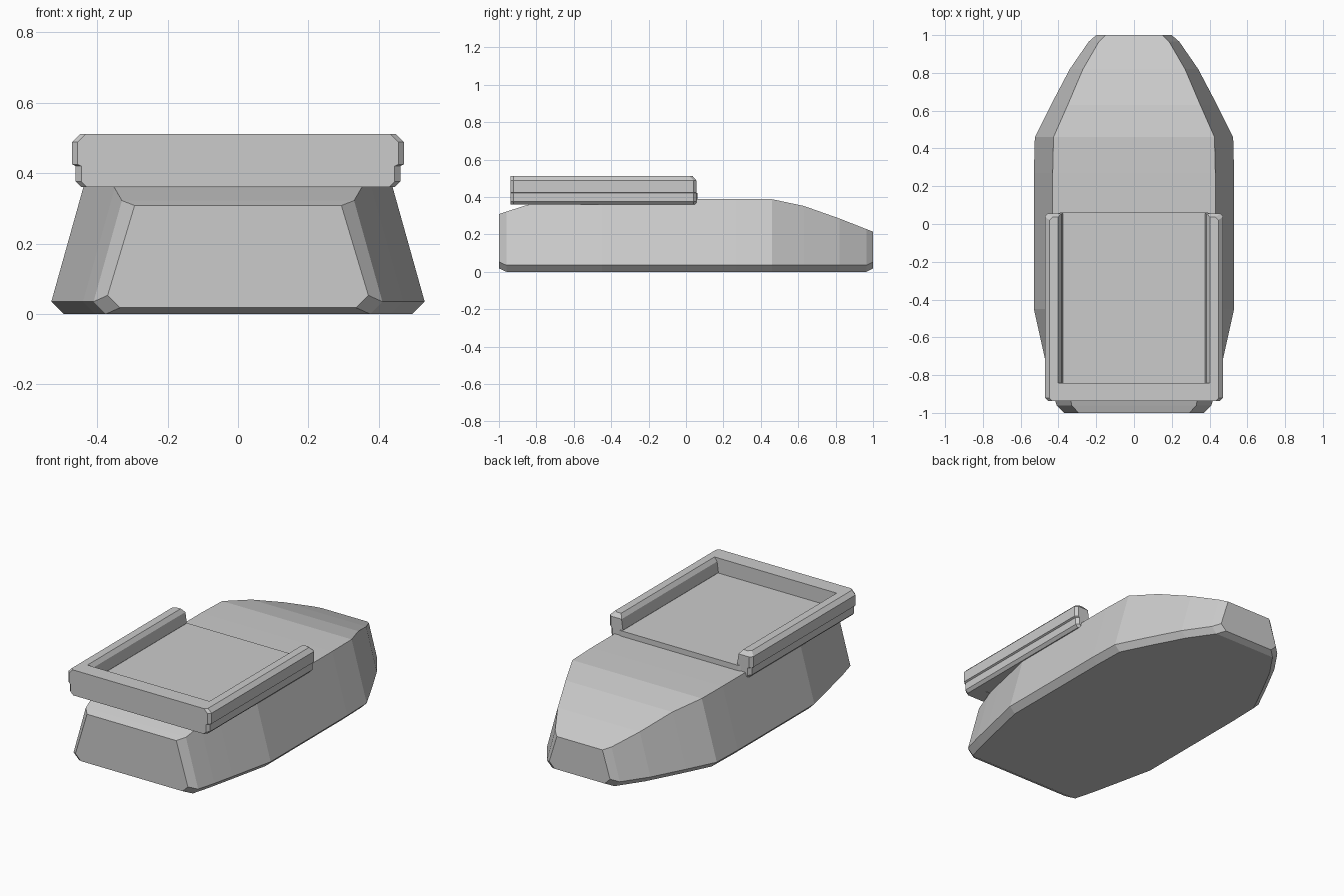
import bpy, bmesh

if "Cube" in bpy.data.objects:
    bpy.data.objects.remove(bpy.data.objects["Cube"])


def loft(name, rings):
    """Skin equal-length closed rings and cap both ends."""
    bm = bmesh.new()
    vs = [[bm.verts.new(p) for p in ring] for ring in rings]
    n = len(rings[0])
    for a, b in zip(vs, vs[1:]):
        for i in range(n):
            j = (i + 1) % n
            bm.faces.new((a[i], a[j], b[j], b[i]))
    bm.faces.new(vs[0][::-1])
    bm.faces.new(vs[-1])
    bmesh.ops.recalc_face_normals(bm, faces=bm.faces)
    me = bpy.data.meshes.new(name)
    bm.to_mesh(me)
    bm.free()
    ob = bpy.data.objects.new(name, me)
    bpy.context.collection.objects.link(ob)
    return ob


# Hull: cross-sections along y with inward-leaning sides and a bottom chamfer
def hull_section(y, w, top, low):
    lean = 0.28
    half = [(w - 0.035, low), (w, low + 0.035), (w - lean * (top - 0.035), top)]
    return [(x, y, z) for x, z in half] + [(-x, y, z) for x, z in reversed(half)]


stations = [  # y, half width, top height, bottom height
    (-1.0, 0.37, 0.308, 0.018),
    (-0.96, 0.41, 0.322, 0.0),
    (-0.85, 0.44, 0.357, 0.0),
    (-0.72, 0.47, 0.385, 0.0),
    (-0.45, 0.53, 0.39, 0.0),
    (0.27, 0.53, 0.39, 0.0),
    (0.46, 0.525, 0.388, 0.0),
    (0.63, 0.44, 0.352, 0.0),
    (0.82, 0.34, 0.285, 0.0),
    (0.965, 0.24, 0.228, 0.0),
    (1.0, 0.20, 0.214, 0.018),
]
loft("hull", [hull_section(*s) for s in stations])


# Tray rim: U-shaped plan stacked in levels, open towards the back
def u_ring(a, b, end, z, c=0.016, front=-0.937, inner_front=-0.842):
    half = [(a - c, front), (a, front + c), (a, end - c), (a - c, end),
            (b, end), (b, inner_front)]
    return [(x, y, z) for x, y in half] + [(-x, y, z) for x, y in reversed(half)]


levels = [  # outer x, inner x, back end y, z
    (0.445, 0.38, 0.056, 0.36),
    (0.461, 0.38, 0.056, 0.376),
    (0.461, 0.38, 0.056, 0.42),
    (0.471, 0.376, 0.056, 0.425),
    (0.471, 0.385, 0.056, 0.488),
    (0.448, 0.402, 0.036, 0.511),
]
loft("tray_rim", [u_ring(*lv) for lv in levels])

# Tray floor: slab filling the U
floor = [(0.42, -0.86), (0.42, 0.05), (0.385, 0.062),
         (-0.385, 0.062), (-0.42, 0.05), (-0.42, -0.86)]
loft("tray_floor", [[(x, y, z) for x, y in floor] for z in (0.362, 0.422)])
